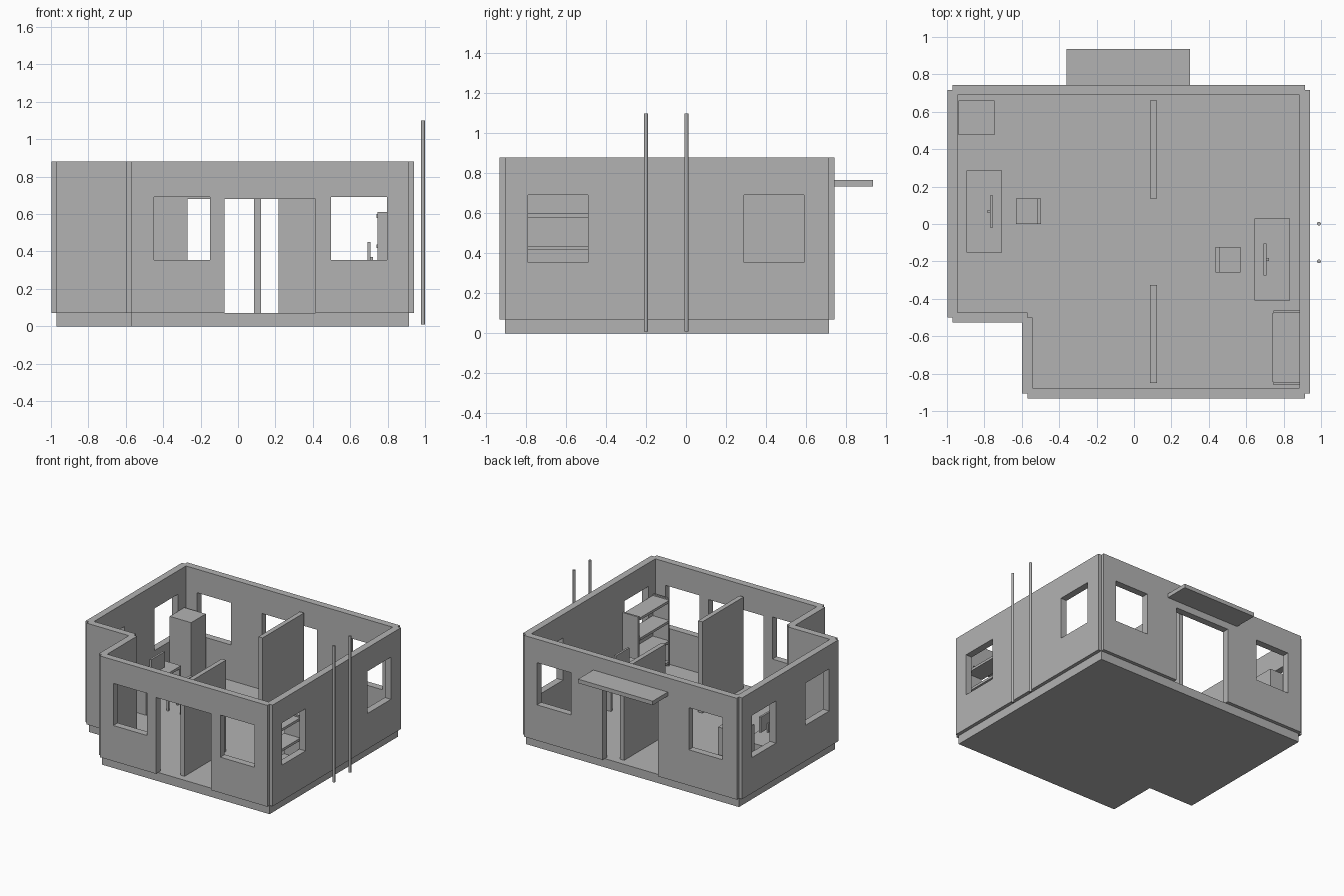
import bpy
import bmesh
from mathutils import Vector

cube = bpy.data.objects.get("Cube")
if cube:
    bpy.data.objects.remove(cube, do_unlink=True)

GREY = (0.45, 0.45, 0.45, 1.0)
mat = bpy.data.materials.new("plain_grey")
mat.use_nodes = True
mat.diffuse_color = GREY
mat.node_tree.nodes["Principled BSDF"].inputs["Base Color"].default_value = GREY

FLOOR, TOP, HALF = 0.07, 0.88, 0.0275


def finish(name, bm):
    mesh = bpy.data.meshes.new(name)
    bmesh.ops.recalc_face_normals(bm, faces=bm.faces)
    bm.to_mesh(mesh)
    bm.free()
    mesh.materials.append(mat)
    obj = bpy.data.objects.new(name, mesh)
    bpy.context.collection.objects.link(obj)
    return obj


def add_box(bm, xs, ys, zs):
    verts = bmesh.ops.create_cube(bm, size=1)["verts"]
    for v in verts:
        v.co = Vector(r[0] + (c + 0.5) * (r[1] - r[0])
                      for r, c in zip((xs, ys, zs), v.co))


def boxes(name, *parts):
    bm = bmesh.new()
    for part in parts:
        add_box(bm, *part)
    return finish(name, bm)


def wall(name, xs, ys, openings=()):
    """Wall with openings given as (start, end, bottom, top) along its length."""
    obj = boxes(name, (xs, ys, (FLOOR, TOP)))
    if not openings:
        return
    along_x = xs[1] - xs[0] > ys[1] - ys[0]
    parts = []
    for a, b, low, high in openings:
        if along_x:
            parts.append(((a, b), (ys[0] - 0.1, ys[1] + 0.1), (low, high)))
        else:
            parts.append(((xs[0] - 0.1, xs[1] + 0.1), (a, b), (low, high)))
    cutter = boxes("opening_cutter", *parts)
    cutter.hide_render = True
    mod = obj.modifiers.new("openings", 'BOOLEAN')
    mod.operation, mod.solver, mod.object = 'DIFFERENCE', 'EXACT', cutter
    bpy.context.view_layer.update()
    graph = bpy.context.evaluated_depsgraph_get()
    cut = bpy.data.meshes.new_from_object(obj.evaluated_get(graph))
    obj.modifiers.clear()
    obj.data = cut
    bpy.data.objects.remove(cutter, do_unlink=True)


def window(start):
    return (start, start + 0.3, 0.355, 0.692)


def door(start):
    return (start, start + 0.488, 0.0, 0.68)


def around(c):
    return (c - HALF, c + HALF)


# Floor slab with a notched corner
W, E, S, N = -0.97, 0.913, -0.905, 0.716
NX, NY = -0.57, -0.5
bm = bmesh.new()
outline = [(NX, S), (E, S), (E, N), (W, N), (W, NY), (NX, NY)]
face = bm.faces.new([bm.verts.new((x, y, 0)) for x, y in outline])
up = bmesh.ops.extrude_face_region(bm, geom=[face])["geom"]
bmesh.ops.translate(bm, vec=(0, 0, FLOOR),
                    verts=[g for g in up if isinstance(g, bmesh.types.BMVert)])
finish("floor_slab", bm)

# Walls centred on the slab edges
wall("front_wall", (NX, E), around(S), [window(-0.45), door(-0.073), window(0.497)])
wall("back_wall", (W, E), around(N), [window(0.497), door(-0.271), window(-0.845)])
wall("left_wall", around(E), (S, N), [window(-0.79), window(0.29)])
wall("right_wall", around(W), (NY, N), [window(0.288), window(-0.385)])
wall("notch_front_wall", (W, NX), around(NY))
wall("notch_side_wall", around(NX), (S, NY))

# Inner partitions
for name, ys in (("back_partition", (0.137, 0.66)), ("front_partition", (-0.85, -0.327))):
    boxes(name, ((0.085, 0.122), ys, (FLOOR, 0.8)))

# Awning over the back door
boxes("awning", ((-0.36, 0.3), (N, 0.935), (0.735, 0.767)))

# Two poles beside the house
for name, y in (("front_pole", -0.2), ("back_pole", 0.002)):
    bpy.ops.mesh.primitive_cylinder_add(vertices=16, radius=0.01, depth=1.09,
                                        location=(0.989, y, 0.555))
    pole = bpy.context.object
    pole.name = name
    pole.data.materials.append(mat)
    bpy.ops.object.shade_smooth_by_angle()

# Tall cabinet
boxes("tall_cabinet", ((-0.937, -0.747), (0.475, 0.66), (FLOOR, 0.56)))


def workplace(prefix, x, y, side):
    """Desk, screen and chair; the chair stands toward side * x."""
    def span(a, b):
        return tuple(sorted((x + side * a, x + side * b)))

    def ys(a, b):
        return (y + a, y + b)

    low, high = -0.22, 0.22
    boxes(prefix + "_desk",
          (span(-0.095, 0.095), ys(low, high), (0.28, 0.3)),
          (span(-0.095, 0.095), ys(low, low + 0.02), (FLOOR, 0.28)),
          (span(-0.095, 0.095), ys(high - 0.02, high), (FLOOR, 0.28)))
    boxes(prefix + "_screen",
          (span(0.03, 0.046), ys(-0.085, 0.085), (0.325, 0.45)),
          (span(0.018, 0.03), ys(-0.008, 0.008), (0.3, 0.37)))
    c0, c1, d0, d1 = 0.17, 0.303, -0.068, 0.068
    leg = 0.015
    parts = [(span(c0, c1), ys(d0, d1), (0.18, 0.2)),
             (span(c1 - 0.022, c1), ys(d0, d1), (0.2, 0.33))]
    for a in (c0, c1 - leg):
        for b in (d0, d1 - leg):
            parts.append((span(a, a + leg), ys(b, b + leg), (FLOOR, 0.18)))
    boxes(prefix + "_chair", *parts)


workplace("right", -0.8, 0.067, 1)
workplace("left", 0.739, -0.19, -1)

# Open shelf unit against the left wall
XS = (0.747, 0.885)
shelf = [(XS, (-0.86, -0.845), (FLOOR, 0.61)), (XS, (-0.477, -0.462), (FLOOR, 0.61))]
for z in (0.09, 0.255, 0.418, 0.58):
    shelf.append(((0.74, 0.885), (-0.845, -0.477), (z, z + 0.02)))
boxes("shelf_unit", *shelf)
